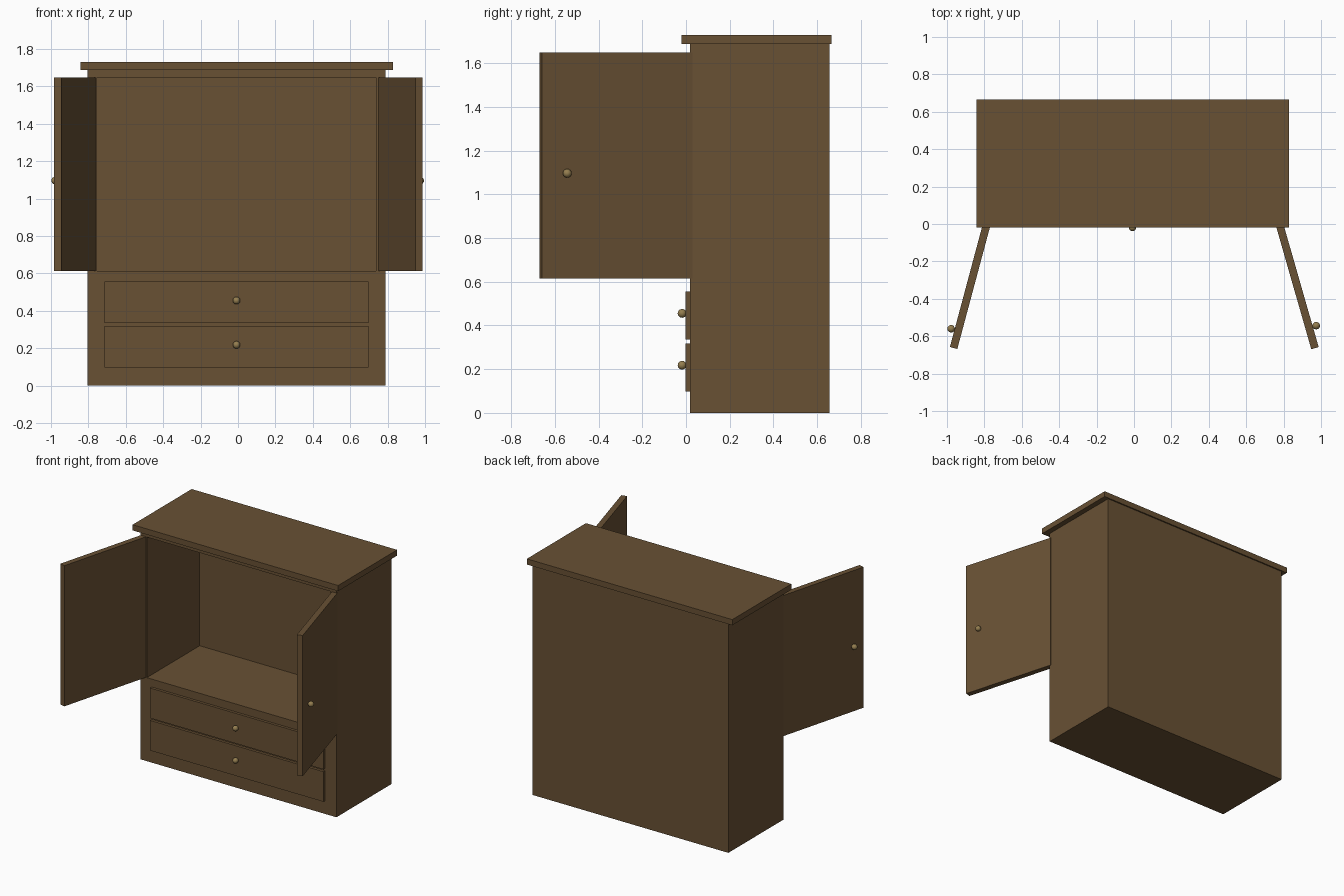
import bpy, bmesh, math
from mathutils import Vector

if "Cube" in bpy.data.objects:
    bpy.data.objects.remove(bpy.data.objects["Cube"])


def material(name, color):
    m = bpy.data.materials.new(name)
    m.diffuse_color = color
    m.use_nodes = True
    m.node_tree.nodes["Principled BSDF"].inputs["Base Color"].default_value = m.diffuse_color
    return m


WOOD = material("dark_wood", (0.14, 0.082, 0.034, 1))
BRASS = material("brass", (0.30, 0.21, 0.08, 1))


def loft(name, loops, mat=WOOD):
    """Bridge successive four-point loops and cap both ends."""
    bm = bmesh.new()
    rings = [[bm.verts.new(p) for p in loop] for loop in loops]
    for a, b in zip(rings, rings[1:]):
        for i in range(4):
            j = (i + 1) % 4
            bm.faces.new((a[i], a[j], b[j], b[i]))
    bm.faces.new(rings[0])
    bm.faces.new(rings[-1])
    bmesh.ops.recalc_face_normals(bm, faces=bm.faces)
    mesh = bpy.data.meshes.new(name)
    bm.to_mesh(mesh)
    bm.free()
    mesh.materials.append(mat)
    ob = bpy.data.objects.new(name, mesh)
    bpy.context.collection.objects.link(ob)
    return ob


def rect(x0, x1, z0, z1, y):
    return [(x0, y, z0), (x1, y, z0), (x1, y, z1), (x0, y, z1)]


def box(name, x0, x1, y0, y1, z0, z1):
    return loft(name, [rect(x0, x1, z0, z1, y0), rect(x0, x1, z0, z1, y1)])


def knob(name, loc):
    bpy.ops.mesh.primitive_uv_sphere_add(segments=20, ring_count=12, radius=0.02, location=loc)
    ob = bpy.context.object
    ob.name = name
    ob.data.materials.append(BRASS)
    bpy.ops.object.shade_smooth()


# Carcass: outer shell folded inward through the front into the cupboard
loft("carcass", [
    rect(-0.804, 0.788, 0, 1.687, 0.656),
    rect(-0.804, 0.788, 0, 1.687, 0.018),
    rect(-0.754, 0.738, 0.614, 1.647, 0.018),
    rect(-0.754, 0.738, 0.614, 1.647, 0.632),
])

# Overhanging top
box("top_board", -0.843, 0.828, -0.02, 0.666, 1.687, 1.729)

# Drawer fronts with central knobs
for label, z0, z1, zk in (("lower", 0.097, 0.318, 0.218), ("upper", 0.335, 0.556, 0.455)):
    box(label + "_drawer", -0.713, 0.697, -0.002, 0.018, z0, z1)
    knob(label + "_drawer_knob", (-0.008, -0.018, zk))

# Open doors: hinge corner, side sign, opening angle past square, knob distance
LENGTH, THICK = 0.716, 0.041
for label, s, hinge, deg, reach in (("left", -1, (-0.799, 0.034), 15, 0.62),
                                    ("right", 1, (0.79, 0.03), 16, 0.602)):
    a = math.radians(deg)
    h = Vector((*hinge, 0))
    along = Vector((s * math.sin(a), -math.cos(a), 0))
    inward = Vector((-s * math.cos(a), -math.sin(a), 0))
    plan = [h, h + along * LENGTH, h + along * LENGTH + inward * THICK, h + inward * THICK]
    loft(label + "_door", [[p + Vector((0, 0, z)) for p in plan] for z in (0.614, 1.648)])
    knob(label + "_door_knob", h + along * reach - inward * 0.019 + Vector((0, 0, 1.096)))
